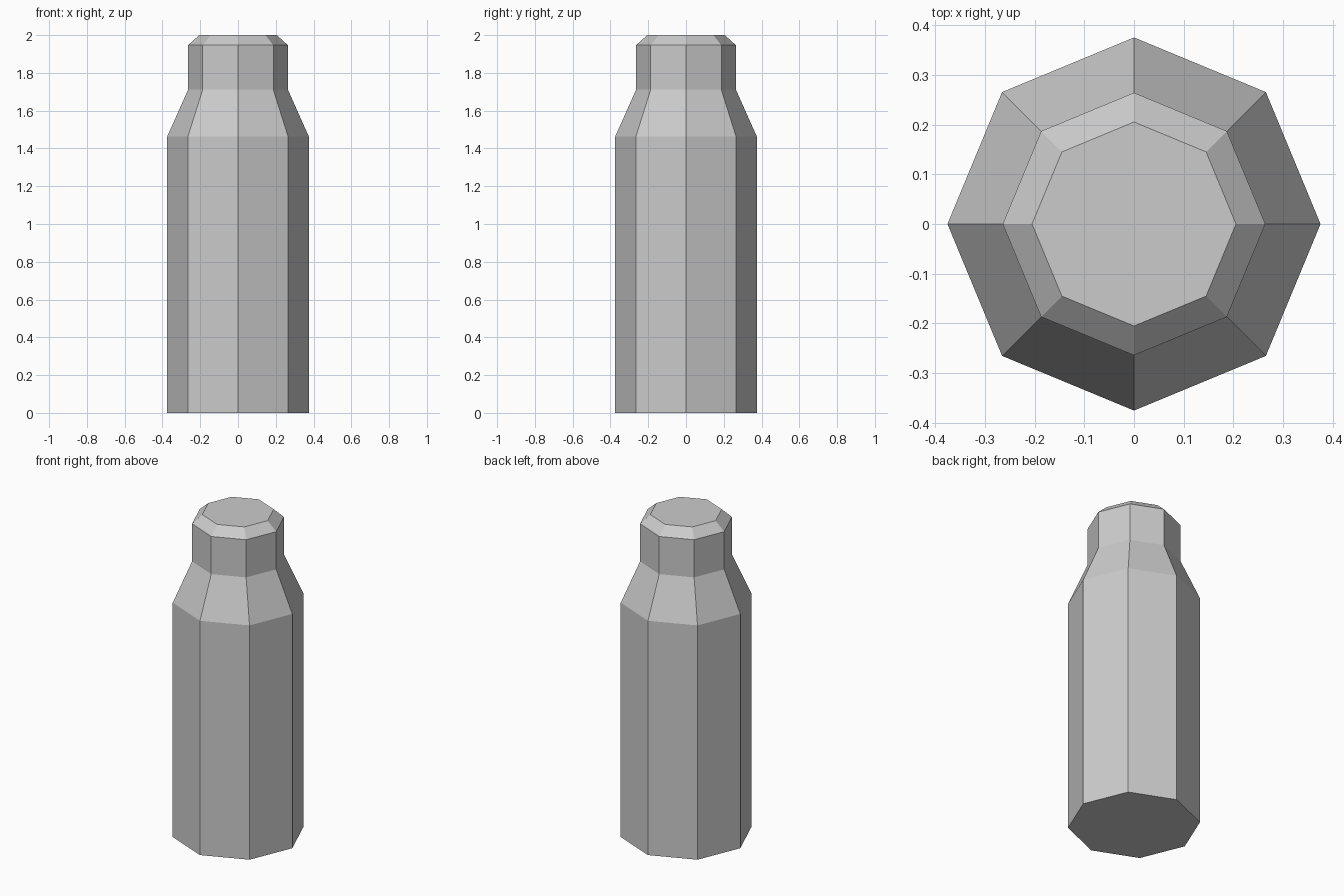
import bpy
import bmesh
from math import cos, sin, tau

cube = bpy.data.objects.get("Cube")
if cube:
    bpy.data.objects.remove(cube, do_unlink=True)

SIDES = 8

# Plain grey material
grey = bpy.data.materials.new("plain_grey")
grey.use_nodes = True
colour = (0.6, 0.6, 0.6, 1.0)
grey.diffuse_color = colour
grey.node_tree.nodes["Principled BSDF"].inputs["Base Color"].default_value = colour


def lathe(name, profile, material):
    """Closed, flat-faced turned solid from (radius, height) pairs, bottom to top."""
    bm = bmesh.new()
    rings = []
    for radius, z in profile:
        angles = [tau * i / SIDES for i in range(SIDES)]
        rings.append([bm.verts.new((radius * cos(a), radius * sin(a), z)) for a in angles])
    for low, high in zip(rings, rings[1:]):
        for i in range(SIDES):
            j = (i + 1) % SIDES
            bm.faces.new((low[i], low[j], high[j], high[i]))
    bm.faces.new(rings[0][::-1])
    bm.faces.new(rings[-1])
    mesh = bpy.data.meshes.new(name)
    bm.to_mesh(mesh)
    bm.free()
    mesh.materials.append(material)
    obj = bpy.data.objects.new(name, mesh)
    bpy.context.collection.objects.link(obj)
    return obj


# Bottle: straight body, sloped shoulder, neck and bevelled top
lathe("bottle", [(0.375, 0), (0.375, 1.463), (0.264, 1.712), (0.264, 1.947), (0.205, 2)], grey)
